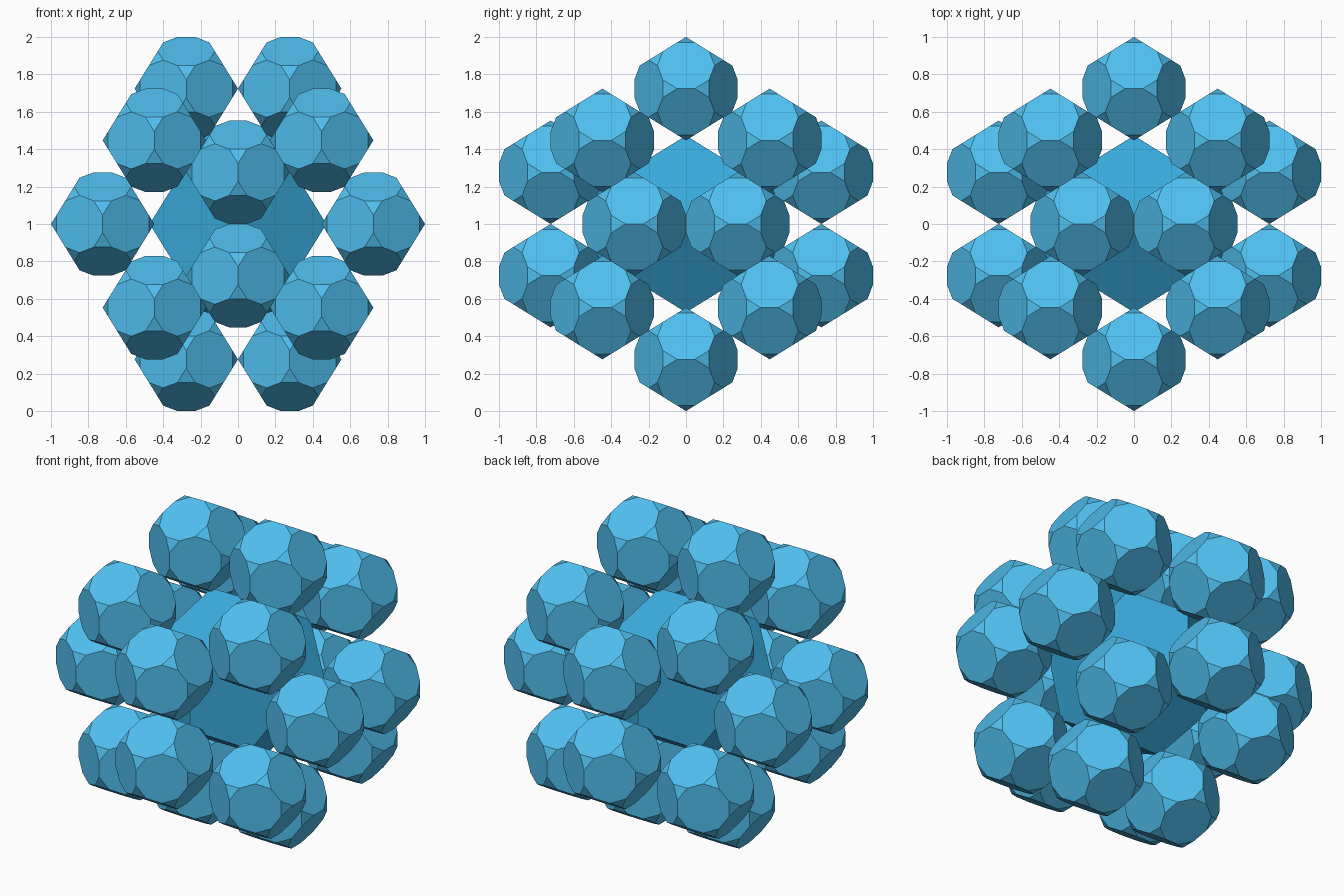
import bpy, bmesh, math
from mathutils import Vector

if "Cube" in bpy.data.objects:
    bpy.data.objects.remove(bpy.data.objects["Cube"])

PHI = (1 + math.sqrt(5)) / 2
TOTAL = 1 / PHI               # scale giving an overall half-width of 1
RATIO = 1 / (2 + PHI)         # size ratio of outer solids, also the uniform truncation
CENTRE = Vector((0, 0, 1))


def dodecahedron_corners():
    pts = [Vector((x, y, z)) for x in (-1, 1) for y in (-1, 1) for z in (-1, 1)]
    for a in (-1, 1):
        for b in (-1, 1):
            p, q = a * PHI, b / PHI
            pts += [Vector((p, q, 0)), Vector((0, p, q)), Vector((q, 0, p))]
    return pts


def solid_mesh(name, scale, cut, color):
    """Dodecahedron, optionally with its corners cut off part way along each edge."""
    pts = dodecahedron_corners()
    if cut:
        edge = 2 / PHI
        pts = [a.lerp(b, cut) for a in pts for b in pts
               if a != b and (a - b).length < edge * 1.05]
    bm = bmesh.new()
    for p in pts:
        bm.verts.new(p * scale)
    bmesh.ops.convex_hull(bm, input=bm.verts[:])
    bmesh.ops.dissolve_limit(bm, angle_limit=math.radians(1),
                             verts=bm.verts[:], edges=bm.edges[:])
    bmesh.ops.recalc_face_normals(bm, faces=bm.faces[:])
    mesh = bpy.data.meshes.new(name)
    bm.to_mesh(mesh)
    bm.free()
    mat = bpy.data.materials.new(name + "_blue")
    mat.diffuse_color = color
    mat.use_nodes = True
    mat.node_tree.nodes["Principled BSDF"].inputs["Base Color"].default_value = mat.diffuse_color
    mesh.materials.append(mat)
    return mesh


def place(name, mesh, location):
    obj = bpy.data.objects.new(name, mesh)
    obj.location = location
    bpy.context.collection.objects.link(obj)


# central dodecahedron
place("core", solid_mesh("core", 0.292, 0, (0.04, 0.40, 0.70, 1)), CENTRE)

# twenty truncated dodecahedra, one at each corner direction
small = TOTAL * RATIO
outer = solid_mesh("outer_solid", small, RATIO, (0.08, 0.52, 0.86, 1))
for i, corner in enumerate(dodecahedron_corners()):
    place(f"outer_solid_{i + 1:02d}", outer, CENTRE + corner * (TOTAL - small))
